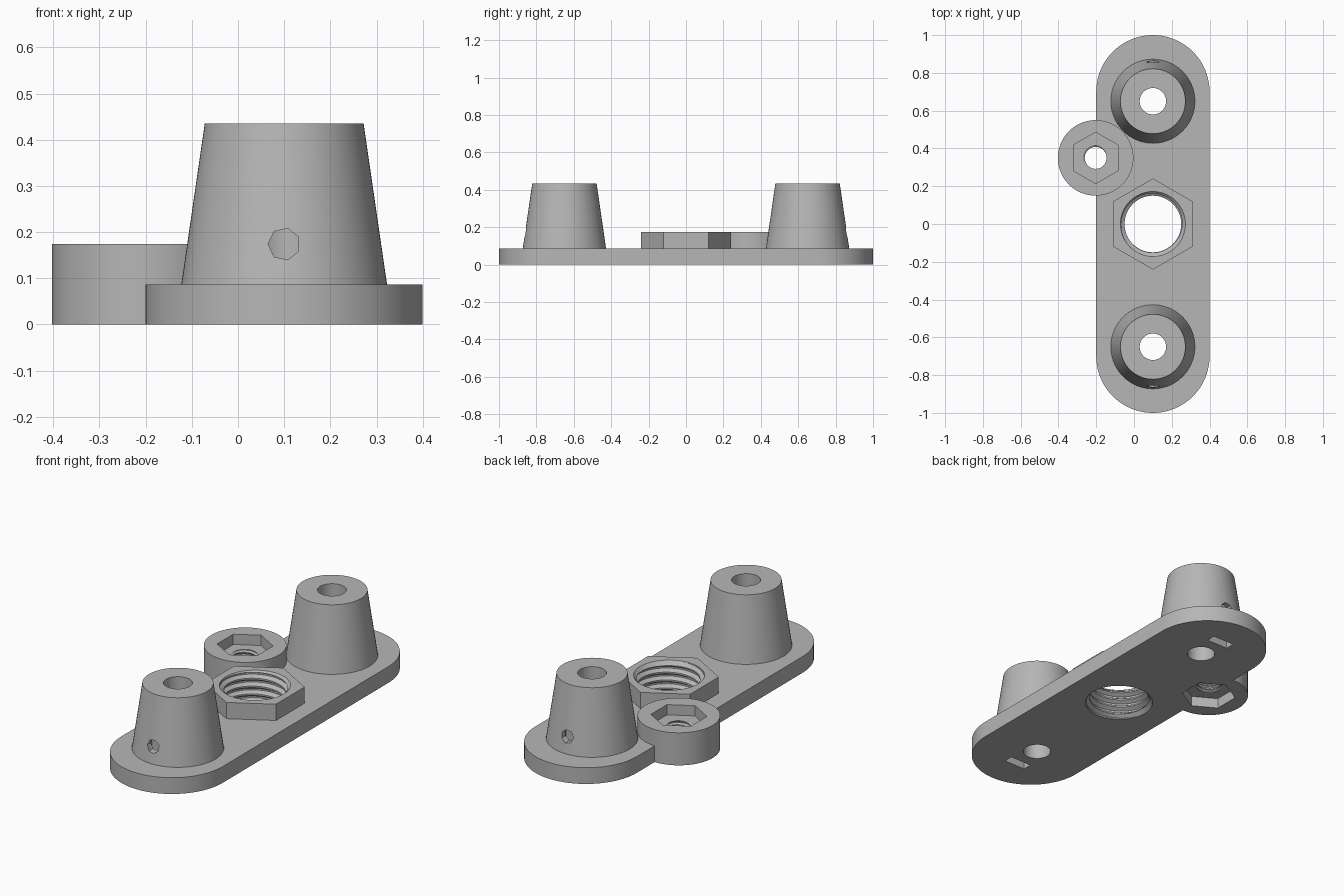
import bpy, bmesh, math
from mathutils import Matrix, Vector

default = bpy.data.objects.get("Cube")
if default:
    bpy.data.objects.remove(default, do_unlink=True)

CX = 0.1                      # centre line of the plate
POST_Y = 0.65
PLATE_Z, BOSS_Z, POST_Z = 0.087, 0.174, 0.435
BOSS = (-0.203, 0.35)

grey = bpy.data.materials.new("plain_grey")
grey.use_nodes = True
grey.diffuse_color = (0.47, 0.47, 0.47, 1)
grey.node_tree.nodes["Principled BSDF"].inputs["Base Color"].default_value = (0.47, 0.47, 0.47, 1)


def finish(name, bm):
    bmesh.ops.recalc_face_normals(bm, faces=bm.faces)
    mesh = bpy.data.meshes.new(name)
    bm.to_mesh(mesh)
    bm.free()
    mesh.materials.append(grey)
    obj = bpy.data.objects.new(name, mesh)
    bpy.context.scene.collection.objects.link(obj)
    return obj


def frustum(name, x, y, z0, z1, r0, r1=None, sides=72, turn=0.0):
    """Upright cylinder, cone or prism between two heights."""
    bm = bmesh.new()
    place = Matrix.Translation((x, y, (z0 + z1) / 2)) @ Matrix.Rotation(turn, 4, 'Z')
    bmesh.ops.create_cone(bm, cap_ends=True, segments=sides, radius1=r0,
                          radius2=r0 if r1 is None else r1, depth=z1 - z0, matrix=place)
    return finish(name, bm)


def hexagon(name, x, y, z0, z1, r):
    """Hexagonal prism with corners towards front and back."""
    bm = bmesh.new()
    ring = [bm.verts.new((x + r * math.sin(i * math.pi / 3), y + r * math.cos(i * math.pi / 3), z0))
            for i in range(6)]
    extrude(bm, bm.faces.new(ring), z1 - z0)
    return finish(name, bm)


def extrude(bm, face, height):
    res = bmesh.ops.extrude_face_region(bm, geom=[face])
    top = [v for v in res["geom"] if isinstance(v, bmesh.types.BMVert)]
    bmesh.ops.translate(bm, verts=top, vec=(0, 0, height))


def stadium(name, half_width, half_length, height):
    bm = bmesh.new()
    ring = []
    for side in (1, -1):
        for i in range(41):
            a = math.pi * i / 40 + (0 if side > 0 else math.pi)
            ring.append(bm.verts.new((CX + half_width * math.cos(a),
                                      side * (half_length - half_width) + half_width * math.sin(a), 0)))
    extrude(bm, bm.faces.new(ring), height)
    return finish(name, bm)


def thread(name, x, y, z0, z1, minor, major, pitch, sides=48):
    """Solid screw: one helical strip whose radius steps through the tooth shape."""
    tooth = [(0, minor), (0.2, minor), (0.5, major), (0.7, major)]
    k = len(tooth)
    rows = k * (math.ceil((z1 - z0) / pitch) + 1) + 1
    bm = bmesh.new()
    grid = []
    for i in range(sides):
        a = 2 * math.pi * i / sides
        column = []
        for j in range(rows + k):
            t, r = tooth[j % k]
            z = z0 + pitch * (j // k + t + i / sides - 1)
            column.append(bm.verts.new((x + r * math.cos(a), y + r * math.sin(a), z)))
        grid.append(column)
    for i in range(sides):
        wrap = k if i == sides - 1 else 0
        after = grid[(i + 1) % sides]
        for j in range(rows + k - 1 - wrap):
            bm.faces.new((grid[i][j], after[j + wrap], after[j + wrap + 1], grid[i][j + 1]))
    # Close both open ends with fans
    middle = z0 + pitch * (rows / k) / 2
    rim = [e for e in bm.edges if len(e.link_faces) == 1]
    low, high = bm.verts.new((x, y, z0 - 2 * pitch)), bm.verts.new((x, y, z1 + 4 * pitch))
    for e in rim:
        tip = low if e.verts[0].co.z < middle else high
        bm.faces.new((e.verts[0], e.verts[1], tip))
    return finish(name, bm)


def box(name, centre, size):
    bm = bmesh.new()
    bmesh.ops.create_cube(bm, size=1, matrix=Matrix.Translation(centre) @ Matrix.Diagonal((*size, 1)))
    return finish(name, bm)


def combine(target, other, operation):
    bpy.ops.object.select_all(action='DESELECT')
    bpy.context.view_layer.objects.active = target
    target.select_set(True)
    mod = target.modifiers.new(operation.lower(), 'BOOLEAN')
    mod.operation, mod.solver, mod.object = operation, 'EXACT', other
    bpy.ops.object.modifier_apply(modifier=mod.name)
    bpy.data.objects.remove(other, do_unlink=True)


# Solid parts: plate, hexagonal collar, round nut boss and two tapered posts
body = stadium("mounting_plate", 0.3, 1.0, PLATE_Z)
solids = [hexagon("hex_collar", CX, 0, 0.04, BOSS_Z, 0.241),
          frustum("nut_boss", *BOSS, 0, BOSS_Z, 0.2)]
for side in (-1, 1):
    solids.append(frustum("post", CX, side * POST_Y, 0.05, POST_Z, 0.228, 0.172))
for part in solids:
    combine(body, part, 'UNION')

# Threaded centre hole with countersunk mouths
cuts = [thread("collar_thread", CX, 0, -0.05, 0.23, 0.15, 0.17, 0.042),
        frustum("collar_mouth", CX, 0, BOSS_Z - 0.02, BOSS_Z + 0.01, 0.152, 0.182),
        frustum("collar_underside", CX, 0, -0.01, 0.02, 0.182, 0.152)]

# Nut boss: hexagonal pockets above and below a small threaded hole
cuts += [hexagon("upper_pocket", *BOSS, BOSS_Z - 0.055, BOSS_Z + 0.05, 0.136),
         hexagon("lower_pocket", *BOSS, -0.05, 0.055, 0.136),
         thread("boss_thread", *BOSS, 0.03, 0.14, 0.058, 0.068, 0.022, 32)]

# Posts: vertical bore, set screw hole facing outward, nut slot from below
for side in (-1, 1):
    cuts.append(frustum("post_bore", CX, side * POST_Y, -0.1, 0.5, 0.07, sides=48))
    screw = frustum("screw_hole", 0, 0, 0, 0.35, 0.035, sides=7)
    along = Matrix.Rotation(-side * math.pi / 2, 4, 'X')
    turn = Matrix.Rotation(math.pi / 2, 4, 'Z')
    first = screw.data.vertices[0].co
    turn = Matrix.Rotation(math.pi - math.atan2(first.y, first.x), 4, 'Z')
    screw.data.transform(Matrix.Translation((CX, side * POST_Y, BOSS_Z)) @ along @ turn)
    cuts.append(screw)
    cuts.append(box("nut_slot", (CX, side * 0.803, 0.1), (0.127, 0.05, 0.29)))
for part in cuts:
    combine(body, part, 'DIFFERENCE')

body.name = "mounting_bracket"
bpy.ops.object.select_all(action='DESELECT')
body.select_set(True)
bpy.context.view_layer.objects.active = body
bpy.ops.object.shade_smooth_by_angle(angle=math.radians(25))
